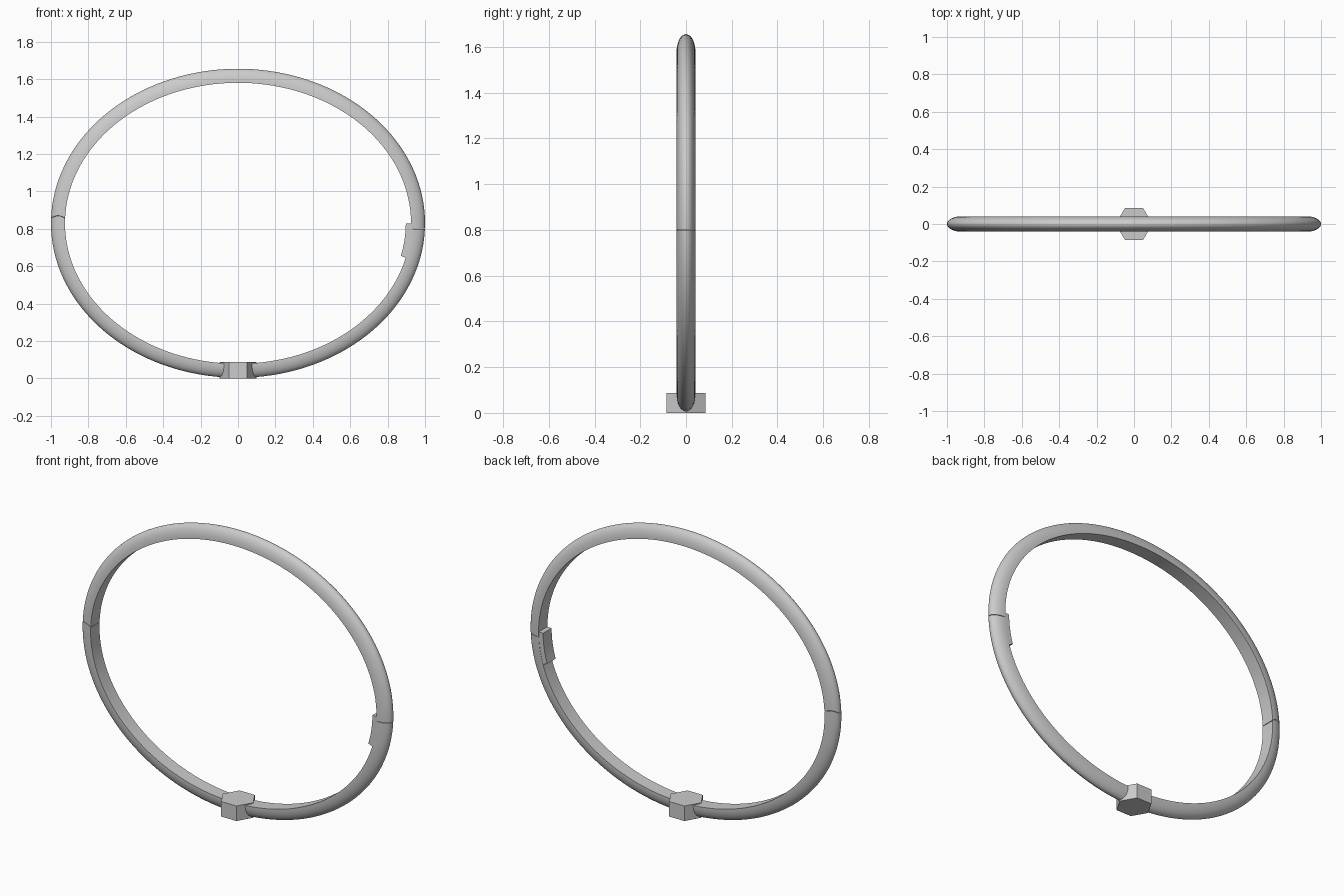
import bpy, bmesh
from math import pi, sin, cos, asin, sqrt

if "Cube" in bpy.data.objects:
    bpy.data.objects.remove(bpy.data.objects["Cube"])

A, B, CZ = 1.0, 0.826, 0.83      # outer ellipse of the bangle
THICK, HALF_W = 0.075, 0.041     # radial thickness, half width


def finish(bm, name, smooth=True):
    bmesh.ops.recalc_face_normals(bm, faces=bm.faces[:])
    me = bpy.data.meshes.new(name)
    bm.to_mesh(me)
    bm.free()
    ob = bpy.data.objects.new(name, me)
    bpy.context.collection.objects.link(ob)
    if smooth:
        bpy.ops.object.select_all(action='DESELECT')
        ob.select_set(True)
        bpy.context.view_layer.objects.active = ob
        bpy.ops.object.shade_smooth_by_angle(angle=0.6)
    return ob


def sweep(name, profile, start, end, steps):
    """Sweep (depth, y) points along the oval; start/end give an angle per depth."""
    bm = bmesh.new()
    rings = []
    for i in range(steps + 1):
        f = i / steps
        ring = []
        for d, y in profile:
            t = start(d) * (1 - f) + end(d) * f
            ring.append(bm.verts.new(((A - d) * cos(t), y, CZ + (B - d) * sin(t))))
        rings.append(ring)
    n = len(profile)
    for r0, r1 in zip(rings, rings[1:]):
        for k in range(n):
            bm.faces.new((r0[k], r0[(k + 1) % n], r1[(k + 1) % n], r1[k]))
    bm.faces.new(rings[0])
    bm.faces.new(rings[-1])
    return finish(bm, name)


def at_height(z):
    return lambda d: asin((z - CZ) / (B - d))


def hinge(gap):
    # rounded knuckle joint on the left side
    def angle(d):
        bulge = sqrt(max(0, 0.055 ** 2 - (d - THICK / 2) ** 2)) - 0.055
        return pi - asin((0.87 + bulge + gap - CZ) / (B - d))
    return angle


# D-shaped section: flat inside, domed outside
section = [(THICK * (1 - sin(pi * i / 20)), HALF_W * cos(pi * i / 20)) for i in range(21)]
sweep("upper_half", section, at_height(0.802), hinge(0.001), 72)
sweep("lower_half", section, hinge(-0.001), lambda d: 2 * pi + at_height(0.799)(d), 72)

# clasp tongue lying against the inner face on the right
w = HALF_W * 0.96
tongue = [(THICK - 0.012, -w), (THICK + 0.028, -w), (THICK + 0.028, w), (THICK - 0.012, w)]
sweep("clasp_tongue", tongue, lambda d: asin((0.645 - CZ + (d - THICK) * 0.4) / (B - d)),
      at_height(0.828), 10)

# hexagonal setting at the bottom
bm = bmesh.new()
bmesh.ops.create_cone(bm, cap_ends=True, segments=6, radius1=0.098, radius2=0.098, depth=0.088)
xs = max(v.co.x for v in bm.verts)
for v in bm.verts:
    if xs < 0.09:                # put corners on the x axis
        v.co.x, v.co.y = v.co.y, v.co.x
    v.co.z += 0.044
finish(bm, "hex_setting", smooth=False)
